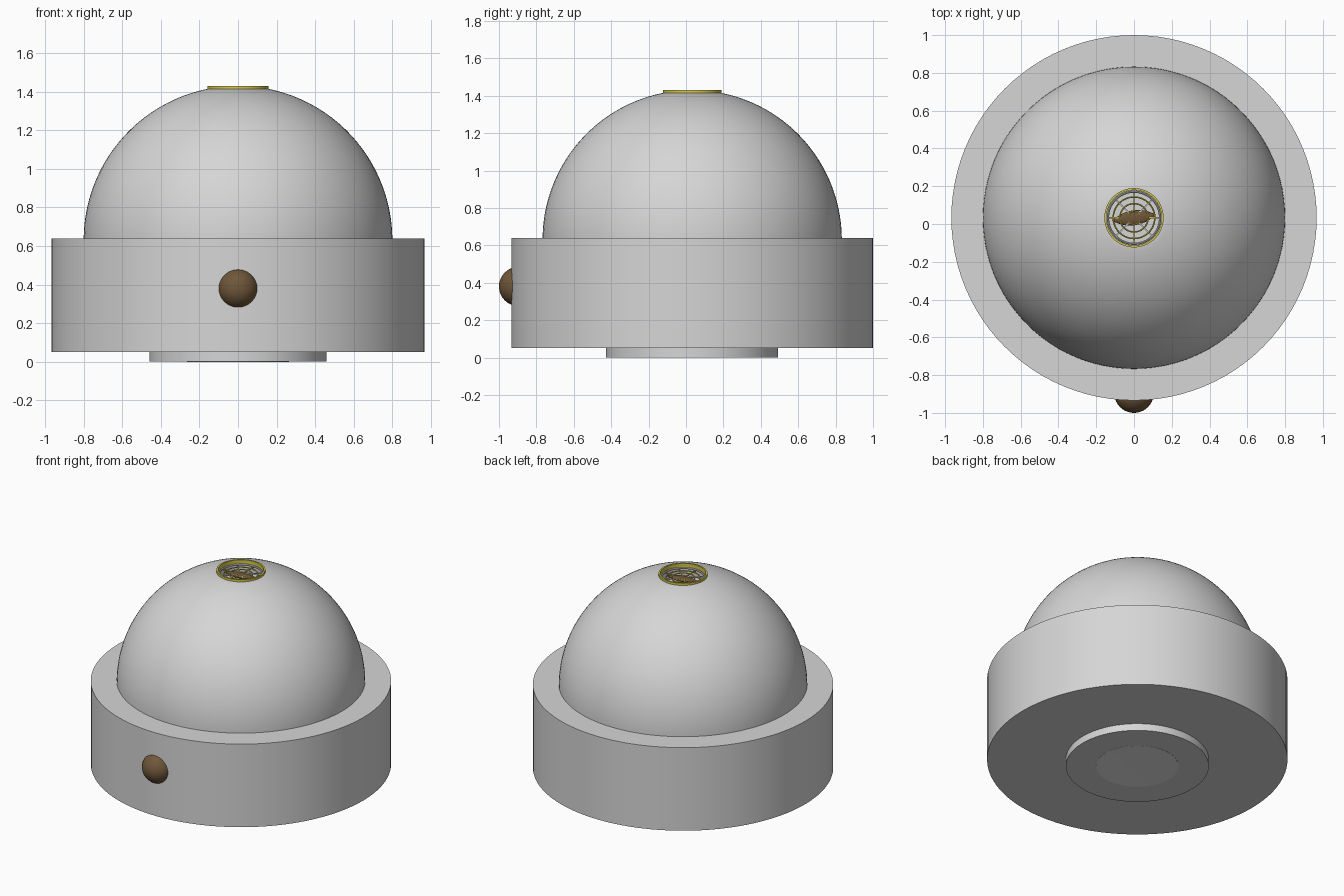
import bpy, math

if "Cube" in bpy.data.objects:
    bpy.data.objects.remove(bpy.data.objects["Cube"])

CY = 0.033  # body axis in y


def material(name, rgb):
    m = bpy.data.materials.new(name)
    m.diffuse_color = (*rgb, 1)
    m.use_nodes = True
    m.node_tree.nodes["Principled BSDF"].inputs["Base Color"].default_value = m.diffuse_color
    return m


grey = material("light grey", (0.67, 0.67, 0.67))
white = material("white", (0.9, 0.9, 0.9))
brown = material("brown", (0.16, 0.095, 0.042))
gold = material("gold yellow", (0.65, 0.56, 0.07))


def finish(obj, name, mat, smooth=True):
    obj.name = name
    obj.data.materials.append(mat)
    if smooth:
        bpy.ops.object.select_all(action='DESELECT')
        obj.select_set(True)
        bpy.context.view_layer.objects.active = obj
        bpy.ops.object.shade_smooth_by_angle(angle=math.radians(30))
    return obj


def lathe(name, profile, mat, n=96):
    """Spin (radius, z) points, listed bottom-outside-top, about the body axis."""
    verts, faces, rows = [], [], []
    for r, z in profile:
        if r == 0:
            rows.append([len(verts)] * n)
            verts.append((0, CY, z))
        else:
            rows.append(list(range(len(verts), len(verts) + n)))
            verts += [(r * math.cos(2 * math.pi * i / n),
                       CY + r * math.sin(2 * math.pi * i / n), z) for i in range(n)]
    for a, b in zip(rows, rows[1:]):
        for i in range(n):
            j = (i + 1) % n
            faces.append(tuple(dict.fromkeys((a[i], a[j], b[j], b[i]))))
    me = bpy.data.meshes.new(name)
    me.from_pydata(verts, [], faces)
    obj = bpy.data.objects.new(name, me)
    bpy.context.collection.objects.link(obj)
    return finish(obj, name, mat)


def ring(name, r, z, thick, mat):
    bpy.ops.mesh.primitive_torus_add(location=(0, CY, z), major_radius=r, minor_radius=thick,
                                     major_segments=64, minor_segments=8)
    return finish(bpy.context.object, name, mat)


# Drum base and the foot below it
lathe("base", [(0, 0.05), (0.967, 0.05), (0.967, 0.64), (0, 0.64)], grey)
lathe("foot", [(0, 0), (0.46, 0), (0.46, 0.06)], grey)
lathe("foot_plate", [(0, -0.0), (0.265, -0.001), (0.265, 0.004)], white)

# Dome with a round opening and a shallow well at the top
R, TOP = 0.80, math.acos(0.155 / 0.80)
dome = [(R * math.cos(TOP * i / 40), 0.63 + R * math.sin(TOP * i / 40)) for i in range(41)]
lathe("dome", dome + [(0.148, 1.415), (0.148, 1.34), (0, 1.34)], grey)

# Collar around the opening
lathe("opening_collar", [(0.157, 1.41), (0.157, 1.43), (0.146, 1.43), (0.146, 1.39)], gold)
ring("inner_collar", 0.138, 1.40, 0.006, grey)

# Grate of rings and radial bars
for k, r in enumerate((0.035, 0.075, 0.11)):
    ring(f"grate_ring_{k + 1}", r, 1.395, 0.004, gold)
for k in range(4):
    bpy.ops.mesh.primitive_cube_add(size=1, location=(0, CY, 1.393),
                                    rotation=(0, 0, k * math.pi / 4))
    bar = bpy.context.object
    bar.scale = (0.285, 0.006, 0.006)
    finish(bar, f"grate_bar_{k + 1}", gold if k % 2 == 0 else grey, False)

# Leaf-shaped insert resting in the opening
bpy.ops.mesh.primitive_uv_sphere_add(segments=24, ring_count=12, radius=1,
                                     location=(0, CY, 1.388), rotation=(0, 0, math.radians(8)))
leaf = bpy.context.object
for v in leaf.data.vertices:
    x = v.co.x
    v.co.y *= math.sqrt(max(0, 1 - x * x))  # pinch both ends to points
    v.co.x, v.co.y, v.co.z = x * 0.118, v.co.y * 0.04, v.co.z * 0.012
finish(leaf, "leaf_insert", brown)

# Round knob on the front
bpy.ops.mesh.primitive_uv_sphere_add(segments=40, ring_count=20, radius=0.105,
                                     location=(0, -0.895, 0.38))
finish(bpy.context.object, "front_knob", brown)
